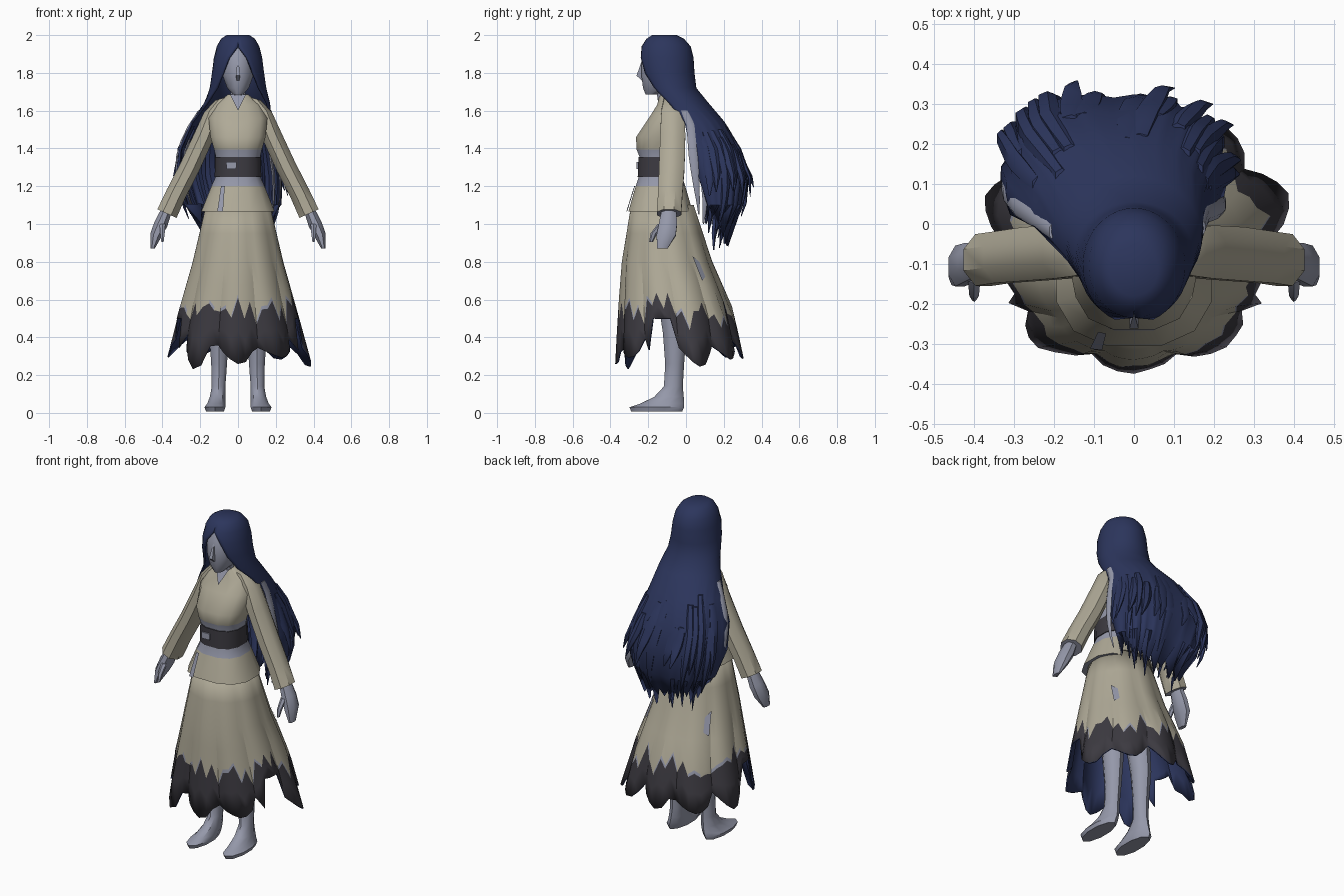
import bpy, bmesh, math, random
from math import sin, cos, pi, radians

random.seed(4)
cube = bpy.data.objects.get("Cube")
if cube:
    bpy.data.objects.remove(cube)


def material(name, rgb):
    m = bpy.data.materials.new(name)
    m.use_nodes = True
    m.diffuse_color = (*rgb, 1)
    bsdf = m.node_tree.nodes["Principled BSDF"]
    bsdf.inputs["Base Color"].default_value = (*rgb, 1)
    bsdf.inputs["Roughness"].default_value = 0.9
    return m


cream = material("cream cloth", (0.43, 0.40, 0.31))
charcoal = material("charcoal cloth", (0.045, 0.042, 0.052))
navy = material("navy hair", (0.025, 0.036, 0.108))
pale = material("pale blue grey", (0.30, 0.315, 0.40))


def finish(name, bm, mats, angle=40):
    bmesh.ops.recalc_face_normals(bm, faces=bm.faces)
    mesh = bpy.data.meshes.new(name)
    bm.to_mesh(mesh)
    bm.free()
    for m in mats:
        mesh.materials.append(m)
    mesh.shade_smooth()
    mesh.set_sharp_from_angle(angle=radians(angle))
    ob = bpy.data.objects.new(name, mesh)
    bpy.context.collection.objects.link(ob)
    return ob


def grid(bm, rows, closed):
    """Join rows of vertices with quads; returns rows of faces."""
    out = []
    for a, b in zip(rows, rows[1:]):
        n = len(a)
        out.append([bm.faces.new((a[i], a[(i + 1) % n], b[(i + 1) % n], b[i]))
                    for i in range(n if closed else n - 1)])
    return out


def power(v, e):
    return math.copysign(abs(v) ** e, v)


def loft(name, rings, mats, n=10, side=1, box=1.0, rule=None):
    """Rings are (z, x, y, half width, half depth, optional tilt)."""
    bm = bmesh.new()
    rows = []
    for z, x, y, rx, ry, *tilt in rings:
        row = []
        for i in range(n):
            a = 2 * pi * (i + 0.5) / n
            dx, dy = rx * power(cos(a), box), ry * power(sin(a), box)
            row.append(bm.verts.new((side * (x + dx), y + dy, z + (tilt[0] * dx if tilt else 0))))
        rows.append(row)
    grid(bm, rows, True)
    bm.faces.new(rows[0])
    bm.faces.new(rows[-1])
    if rule:
        for f in bm.faces:
            f.material_index = rule(f.calc_center_median())
    return finish(name, bm, mats)


def plate(name, points, mat):
    bm = bmesh.new()
    bm.faces.new([bm.verts.new(p) for p in points])
    finish(name, bm, [mat])


def blend(table, z):
    """Interpolate a table of rows sorted by falling height."""
    for p, q in zip(table, table[1:]):
        if z >= q[0]:
            t = min(1, (p[0] - z) / (p[0] - q[0]))
            return [u + (v - u) * t for u, v in zip(p[1:], q[1:])]
    return list(table[-1][1:])


# Head, nose and neck
loft("head", [(1.685, 0, -.18, .025, .035), (1.72, 0, -.155, .06, .075), (1.79, 0, -.14, .085, .1),
              (1.88, 0, -.125, .09, .112), (1.95, 0, -.12, .06, .08)], [pale], 12)
loft("nose", [(1.76, 0, -.225, .01, .012), (1.785, 0, -.235, .016, .038),
              (1.87, 0, -.228, .004, .006)], [pale], 4)
loft("neck", [(1.6, 0, -.1, .045, .045), (1.74, 0, -.12, .04, .045)], [pale], 8)

# Jacket with pale trim above and below the belt, pale underside
loft("jacket", [(1.065, 0, -.135, .2, .175), (1.2, 0, -.135, .145, .135), (1.25, 0, -.135, .122, .118),
                (1.35, 0, -.135, .12, .112), (1.395, 0, -.14, .13, .125), (1.46, 0, -.14, .15, .128),
                (1.56, 0, -.1, .16, .1), (1.63, 0, -.08, .13, .075), (1.685, 0, -.09, .055, .05)],
     [cream, pale], 12, box=.8, rule=lambda c: 1 if 1.21 < c.z < 1.38 or c.z < 1.07 else 0)
loft("belt", [(1.25, 0, -.135, .127, .124), (1.355, 0, -.135, .125, .12)], [charcoal], 12, box=.8)
loft("belt_knot", [(1.29, -.035, -.258, .035, .006), (1.327, -.035, -.257, .04, .006)], [pale], 4)

# Neckline inset and the jacket's overlap edge
plate("neckline", ((-.042, -.15, 1.685), (0, -.19, 1.6), (.042, -.15, 1.685)), pale)
plate("overlap_edge", ((-.11, -.312, 1.065), (-.08, -.316, 1.065), (-.07, -.274, 1.2), (-.09, -.27, 1.2)), pale)

for side, label in ((1, "left"), (-1, "right")):
    # Sleeves and hands
    loft(label + "_sleeve", [(1.665, .085, -.075, .04, .045, -.3), (1.605, .13, -.07, .055, .065, -.3),
                             (1.47, .178, -.07, .055, .072, .3), (1.3, .256, -.075, .053, .073, .45),
                             (1.16, .328, -.083, .053, .07, .45), (1.055, .376, -.09, .055, .07, .45)],
         [cream, pale], 8, side, rule=lambda c: 1 if c.z < 1.07 else 0)
    loft(label + "_hand", [(1.08, .375, -.09, .028, .04, .4), (1.0, .408, -.095, .036, .052, .4),
                           (.94, .435, -.105, .032, .055, .3), (.87, .452, -.125, .012, .03)],
         [pale], 8, side)
    loft(label + "_thumb", [(1.0, .4, -.13, .018, .02), (.95, .4, -.17, .014, .018),
                            (.905, .4, -.185, .007, .01)], [pale], 6, side)

    # Leg and bare foot
    loft(label + "_leg", [(0.008, .122, -.155, .05, .135), (.03, .122, -.155, .058, .145),
                          (.05, .115, -.125, .05, .115), (.085, .108, -.09, .043, .078),
                          (.14, .103, -.067, .038, .05), (.26, .1, -.06, .044, .05),
                          (.42, .1, -.06, .055, .062), (.75, .085, -.09, .07, .08)],
         [pale], 10, side)

# Pleated skirt: dark torn hem with pale frayed bits, navy lining
skirt_shape = [(1.1, -.125, .17, .165), (.8, -.1, .24, .235), (.55, -.055, .31, .295), (.24, -.03, .39, .33)]
bm = bmesh.new()
columns, cols = 60, []
for i in range(columns):
    a = 2 * pi * i / columns
    petal = i % 6
    if petal == 0:
        tip = random.uniform(.23, .3)
        notch = random.uniform(.34, .4) if sin(a) > .3 else random.uniform(.33, .47)
    hem = notch + (tip - notch) * (0, .4, .75, 1, .9, .35)[petal]
    if cos(a) ** 2 > .8 and -.45 < sin(a) < -.1:
        hem = .5
    edge = max(hem + .05, .56 + random.uniform(-.07, .05) + (.03 if i % 2 else -.03))
    if sin(a) > .2:
        edge -= .03
    col = []
    for z in (1.1, .95, .8, .68, edge + .018, edge, (edge + hem) / 2, hem):
        cy, rx, ry = blend(skirt_shape, z)
        k = 1 + (-.06, .01, .04, .05, .02, .0)[petal] * (1.2 - z)
        col.append(bm.verts.new((k * rx * cos(a), cy + k * ry * sin(a), z)))
    cols.append(col)
faces = grid(bm, [list(r) for r in zip(*cols)], True)
for f in faces[4]:
    f.material_index = 1 if random.random() < .35 else 0
for row in faces[5:]:
    for f in row:
        f.material_index = 2
skirt = finish("skirt", bm, [cream, pale, charcoal, navy], 25)
lining = skirt.modifiers.new("lining", "SOLIDIFY")
lining.thickness = .008
lining.offset = -1
lining.material_offset = 3
lining.material_offset_rim = 2

# Pale patch showing through a tear on each side
for side, label in ((1, "left"), (-1, "right")):
    points = []
    for a, z in ((.62, .83), (.78, .8), (.8, .72), (.68, .7)):
        cy, rx, ry = blend(skirt_shape, z)
        points.append((side * 1.03 * rx * cos(a), cy + 1.03 * ry * sin(a), z))
    plate(label + "_skirt_tear", points, pale)

# Hair sheet: centre, half sizes and half angle of the front opening
hair_shape = [(2.0, 0, -.115, .06, .065, 0), (1.98, 0, -.11, .09, .1, 0), (1.94, 0, -.105, .113, .13, .02),
              (1.88, 0, -.105, .128, .145, .38), (1.8, 0, -.1, .138, .145, .62),
              (1.72, 0, -.08, .15, .135, .85), (1.64, -.005, -.035, .175, .155, 1.2),
              (1.54, -.035, .02, .215, .185, 1.45), (1.4, -.055, .05, .265, .235, 1.52),
              (1.25, -.05, .08, .285, .245, 1.55), (1.1, -.03, .1, .262, .2, 1.6),
              (.94, -.01, .1, .19, .125, 1.6)]


def hair_point(z, f, scale):
    """Point on the hair outline, boxier towards the bottom; f = 0 is the back."""
    cx, cy, rx, ry, _ = blend(hair_shape, z)
    box = min(1, max(.72, .72 + (z - 1.4) * 1.2))
    return cx + scale * rx * power(sin(f), box), cy + scale * ry * power(cos(f), box)


bm = bmesh.new()
rows, m = [], 36
for z, _, _, _, _, gap in hair_shape:
    row = []
    for i in range(m + 1):
        u = 2 * i / m - 1
        drop = ((-.06, .05, .0, .04)[i % 4] + .12 * u * u) if z < 1 else 0
        groove = .965 if i % 3 == 0 and z < 1.5 else 1
        row.append(bm.verts.new((*hair_point(z, u * (pi - gap), groove), z + drop)))
    rows.append(row)
grid(bm, rows, False)
bm.faces.new(rows[0])
bmesh.ops.remove_doubles(bm, verts=bm.verts, dist=.0005)
hair = finish("hair", bm, [navy], 50)
thick = hair.modifiers.new("thickness", "SOLIDIFY")
thick.thickness = .012
thick.offset = -1


def strand(name, mat, f, top, low, base, flare, width=.03):
    """A tapering lock that follows the hair sheet at one angle."""
    rings = []
    for j in range(8):
        t = j / 7
        z = top + (low - top) * t
        x, y = hair_point(z, f + .12 * t, base + flare * t * t)
        w = .003 + width * sin(pi * min(1, .25 + .75 * t))
        rings.append((z, x, y, w * (.35 + .65 * abs(cos(f))), w * (.35 + .65 * abs(sin(f)))))
    loft(name, rings, [mat], 6)


# Loose strands outside and under the sheet
for i in range(16):
    strand("outer_strand_%d" % i, navy, -1.3 + 2.75 * i / 15 + random.uniform(-.08, .08),
           random.uniform(1.4, 1.58), random.uniform(.98, 1.2), .96, random.uniform(.05, .25))
for i in range(10):
    strand("inner_strand_%d" % i, navy, -1.3 + 2.6 * i / 9, 1.5, random.uniform(.86, .98),
           random.uniform(.65, .88), -.1)

# Pale locks along the front edges of the hair
for f, label in ((1.55, "left"), (-1.6, "right")):
    strand(label + "_pale_lock", pale, f, 1.6, 1.05, .99, -.04, .022)
    strand(label + "_inner_pale_lock", pale, f * .95, 1.45, 1.0, .84, 0, .022)
